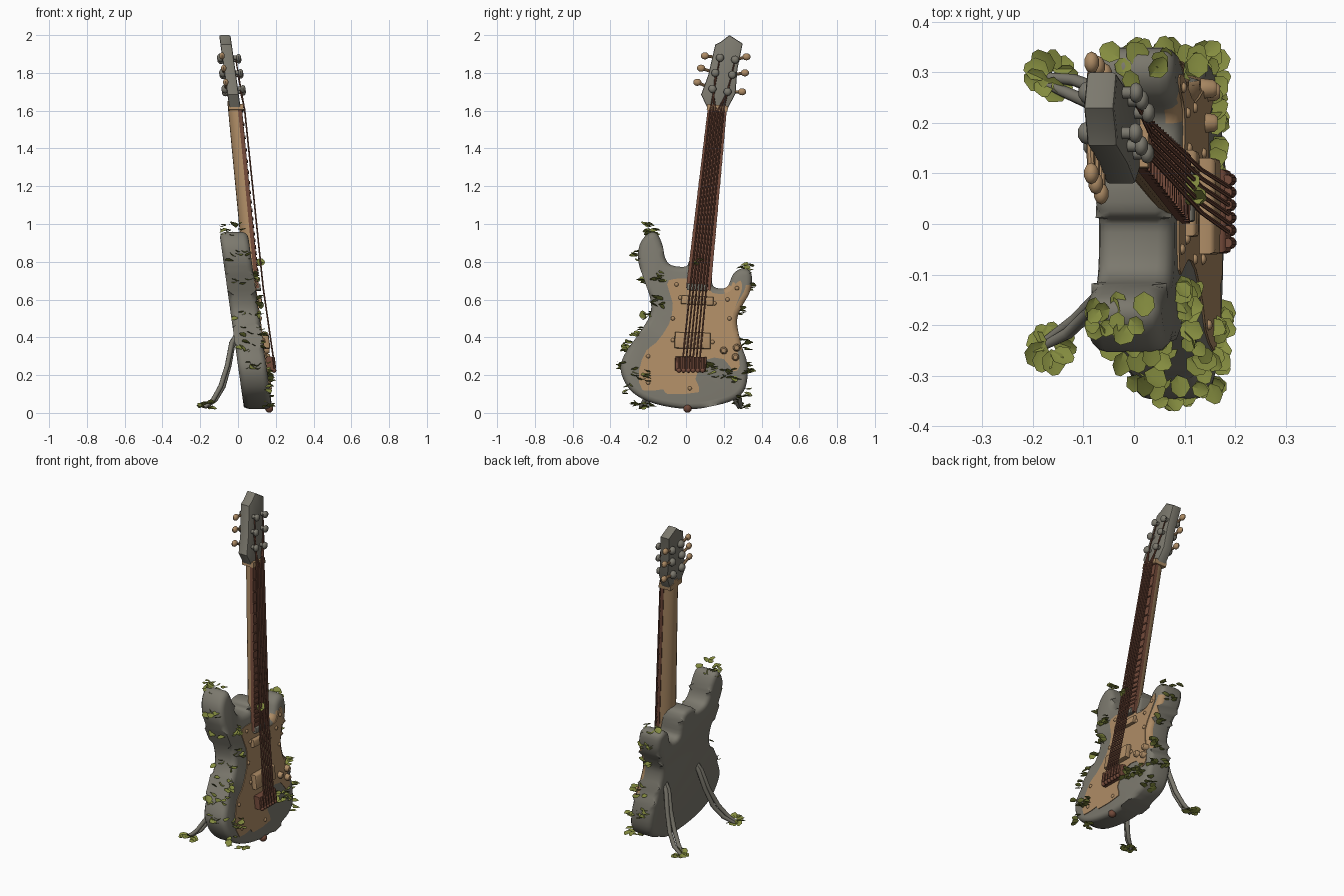
import bpy, bmesh, math, random
from mathutils import Vector, Matrix

if "Cube" in bpy.data.objects:
    bpy.data.objects.remove(bpy.data.objects["Cube"])
random.seed(4)


def material(name, c):
    m = bpy.data.materials.new(name)
    m.diffuse_color = (*c, 1)
    m.use_nodes = True
    m.node_tree.nodes["Principled BSDF"].inputs["Base Color"].default_value = m.diffuse_color
    return m


GREY = material("weathered grey", (0.20, 0.19, 0.155))
TAN = material("bare tan wood", (0.42, 0.26, 0.13))
RUST = material("rust brown", (0.17, 0.068, 0.042))
LEAF = material("olive leaf", (0.23, 0.26, 0.05))


def lean(y, z, d):
    # guitar space (across, up, depth from body middle) to the leaning world space
    return Vector((0.11 - 0.14 * z + d, y, z))


def finish(name, bm, mat, angle=40):
    bmesh.ops.recalc_face_normals(bm, faces=bm.faces)
    me = bpy.data.meshes.new(name)
    bm.to_mesh(me)
    bm.free()
    me.materials.append(mat)
    ob = bpy.data.objects.new(name, me)
    bpy.context.collection.objects.link(ob)
    bpy.ops.object.select_all(action='DESELECT')
    ob.select_set(True)
    bpy.context.view_layer.objects.active = ob
    bpy.ops.object.shade_smooth_by_angle(angle=math.radians(angle))
    return ob


def smooth_loop(pts, n):
    out, k = [], len(pts)
    for i in range(k):
        a, b, c, d = (Vector(pts[(i + j) % k]) for j in (-1, 0, 1, 2))
        for s in range(n):
            t = s / n
            out.append(0.5 * (2 * b + (c - a) * t + (2 * a - 5 * b + 4 * c - d) * t * t
                              + (3 * b - a - 3 * c + d) * t ** 3))
    return out


def prism(name, pts, d0, d1, mat, bevel=0.0, seg=2):
    bm = bmesh.new()
    f = bm.faces.new([bm.verts.new((d0, p[0], p[1])) for p in pts])
    ext = bmesh.ops.extrude_face_region(bm, geom=[f])
    for v in ext["geom"]:
        if isinstance(v, bmesh.types.BMVert):
            v.co.x = d1
    if bevel:
        rim = [e for e in bm.edges if abs(e.verts[0].co.x - e.verts[1].co.x) < 1e-6]
        bmesh.ops.bevel(bm, geom=rim, offset=bevel, segments=seg, profile=0.5,
                        affect='EDGES', clamp_overlap=False)
    for v in bm.verts:
        v.co = lean(v.co.y, v.co.z, v.co.x)
    return finish(name, bm, mat)


def rect(cy, cz, w, h, tilt=-0.05):
    return [(cy + a * w / 2 - tilt * b * h / 2, cz + b * h / 2 + tilt * a * w / 2)
            for a, b in ((-1, -1), (1, -1), (1, 1), (-1, 1))]


def loft(bm, rings):
    rows = [[bm.verts.new(p) for p in r] for r in rings]
    n = len(rows[0])
    for a, b in zip(rows, rows[1:]):
        for i in range(n):
            bm.faces.new((a[i], a[(i + 1) % n], b[(i + 1) % n], b[i]))
    bm.faces.new(rows[0])
    bm.faces.new(rows[-1])


def tube(bm, path, radii, sides=8):
    path = [Vector(p) for p in path]
    rings = []
    for i, p in enumerate(path):
        t = (path[min(i + 1, len(path) - 1)] - path[max(i - 1, 0)]).normalized()
        u = t.cross(Vector((0.3, 0.9, 0.2))).normalized()
        if abs(t.y) > 0.8:
            u = t.cross(Vector((0, 0, 1))).normalized()
        w = t.cross(u)
        r = radii[i] if isinstance(radii, (list, tuple)) else radii
        rings.append([p + r * (math.cos(k * math.tau / sides) * u + math.sin(k * math.tau / sides) * w)
                      for k in range(sides)])
    loft(bm, rings)


def ball(bm, loc, r, scale=(1, 1, 1)):
    bmesh.ops.create_uvsphere(bm, u_segments=10, v_segments=7, radius=r,
                              matrix=Matrix.Translation(loc) @ Matrix.Diagonal((*scale, 1)))


# Body with two horns and the heel block between them
outline = [(0.01, .02), (-.17, .05), (-.29, .115), (-.345, .22), (-.325, .31), (-.245, .425),
           (-.19, .52), (-.188, .6), (-.22, .7), (-.252, .8), (-.245, .89), (-.2, .95), (-.155, .95),
           (-.125, .89), (-.11, .82), (-.077, .782), (0, .775), (.025, .81), (.11, .81), (.135, .75),
           (.145, .67), (.215, .665), (.25, .735), (.3, .765), (.345, .74), (.342, .65), (.295, .56),
           (.27, .485), (.292, .365), (.325, .255), (.315, .135), (.255, .07), (.135, .035)]
body = prism("body", smooth_loop(outline, 4), -0.075, 0.075, GREY, 0.03, 3)
body.data.materials.append(TAN)
for p in body.data.polygons:  # worn front edge beside the waist
    if p.normal.x > 0.25 and p.center.y > 0.2 and 0.33 < p.center.z < 0.68:
        p.material_index = 1

# Worn tan front plate
plate = [(-.06, .71), (-.1, .68), (-.07, .58), (-.09, .47), (-.16, .37), (-.21, .33), (-.25, .22),
         (-.23, .12), (-.12, .125), (-.1, .1), (.07, .11), (.05, .18), (.1, .28), (.2, .285),
         (.25, .22), (.285, .25), (.265, .36), (.24, .48), (.265, .57), (.295, .65), (.29, .7),
         (.26, .68), (.225, .635), (.14, .635), (.08, .7)]
prism("front_plate", smooth_loop(plate, 2), 0.07, 0.079, TAN)


# Neck, fingerboard and frets follow one tapering centre line
def neck_at(z):
    return 0.065 + 0.105 * (z - 0.65), 0.065 - 0.0155 * (z - 0.65), 0.073 + 0.045 * (z - 1)


def slab(z, d0, d1, k=1.0):
    y, h, d = neck_at(z)
    return [lean(y + s * h * k, z - s * h * 0.1, d + e) for s, e in ((-1, d0), (1, d0), (1, d1), (-1, d1))]


bm = bmesh.new()
rings = []
for z in (0.68, 1.0, 1.3, 1.6, 1.65):
    y, h, d = neck_at(z)
    rings.append([lean(y + h * 0.97 * math.cos(a * math.pi / 10), z, d + 0.022 - 0.06 * math.sin(a * math.pi / 10))
                  for a in range(11)])
loft(bm, rings)
finish("neck", bm, TAN)
bm = bmesh.new()
loft(bm, [slab(z, 0.015, 0.036) for z in (0.655, 1.6)])
finish("fingerboard", bm, RUST)
bm = bmesh.new()
for i in range(21):
    z = 1.6 - 1.3 * (1 - 2 ** (-i / 12))
    loft(bm, [slab(z - 0.004, 0.03, 0.041, 1.02), slab(z + 0.004, 0.03, 0.041, 1.02)])
finish("frets", bm, RUST)
bm = bmesh.new()
loft(bm, [slab(z, -0.035, 0.045, 1.1) for z in (1.6, 1.63)])
finish("nut", bm, TAN)
prism("neck_end_cap", rect(0.06, 0.665, 0.11, 0.035), 0.075, 0.103, GREY, 0.006)

# Headstock
prism("headstock", [(.115, 1.61), (.08, 1.685), (.118, 1.79), (.155, 1.95), (.185, 1.965), (.23, 2.0),
                    (.3, 1.955), (.272, 1.82), (.262, 1.69), (.22, 1.61)], 0.07, 0.13, GREY, 0.008)

# Tuning posts, rear housings and pegs
posts = [(-1, .18, 1.88, .10, 1.89), (-1, .155, 1.8, .08, 1.825), (-1, .14, 1.715, .06, 1.75),
         (1, .26, 1.87, .32, 1.885), (1, .245, 1.79, .312, 1.8), (1, .22, 1.7, .297, 1.7)]
post_bm, peg_bm = bmesh.new(), bmesh.new()
for side, y, z, py, pz in posts:
    tube(post_bm, [lean(y, z, 0.125), lean(y, z, 0.152)], 0.012, 10)
    ball(post_bm, lean(y, z, 0.156), 0.021, (0.7, 1, 1))
    ball(post_bm, lean(y, z, 0.062), 0.024, (0.9, 1, 1))
    tube(peg_bm, [lean(y, z, 0.066), lean(py, pz, 0.07)], 0.008)
    ball(peg_bm, lean(py, pz, 0.07), 0.022, (0.7, 1, 0.85))
finish("tuning_posts", post_bm, GREY)
finish("tuning_pegs", peg_bm, TAN)

# Pickups, bridge and saddles
prism("neck_pickup", rect(0.06, 0.595, 0.17, 0.045), 0.07, 0.1, TAN, 0.008)
prism("bridge_pickup", rect(0.035, 0.383, 0.19, 0.085, -0.02), 0.07, 0.11, TAN, 0.01)
prism("bridge", rect(0.025, 0.26, 0.165, 0.075, -0.02), 0.07, 0.115, RUST, 0.01)
bm = bmesh.new()
for i in range(6):
    y = 0.025 + (i - 2.5) * 0.025
    tube(bm, [lean(y, 0.235, 0.116), lean(y, 0.295, 0.116)], 0.01)
    ball(bm, lean(y, 0.225, 0.112), 0.013)
finish("bridge_saddles", bm, RUST)

# Strings
bm = bmesh.new()
for i in range(6):
    k = i - 2.5
    tube(bm, [lean(0.027 + k * 0.018, 0.27, 0.118), lean(0.065 + k * 0.017, 0.66, 0.116),
              lean(0.165 + k * 0.014, 1.61, 0.15)], 0.0045, 6)
    s, y, z = posts[i][:3] if i < 3 else posts[8 - i][:3]
    tube(bm, [lean(0.165 + k * 0.014, 1.61, 0.15), lean(y, z, 0.14)], 0.0035, 6)
finish("strings", bm, RUST)

# Control knobs and plate screws
bm = bmesh.new()
for y, z in ((.2, .33), (.268, .345), (.262, .295)):
    tube(bm, [lean(y, z, 0.07), lean(y, z, 0.095), lean(y, z, 0.102)], [0.021, 0.018, 0.012], 12)
for y, z in ((-.03, .61), (.15, .58), (-.05, .68), (.22, .6), (.27, .66), (-.2, .3), (-.2, .16),
             (.02, .13), (.23, .5), (-.07, .5), (-.07, .385), (.14, .375)):
    ball(bm, lean(y, z, 0.08), 0.011, (0.7, 1, 1))
finish("knobs_and_screws", bm, TAN)
bm = bmesh.new()
ball(bm, (0.165, 0.008, 0.024), 0.023)
finish("strap_button", bm, RUST)

# Rear stand legs, two twisted vines each
feet = [(0.22, 0.285), (-0.08, -0.235)]
bm = bmesh.new()
for y0, y1 in feet:
    for s in (-1, 1):
        path = []
        for x, z, t, gap in ((0.0, .42, 0, .004), (-.03, .37, .08, .007), (-.052, .25, .3, .01),
                             (-.085, .14, .55, .014), (-.125, .07, .8, .013), (-.175, .03, 1, .006)):
            path.append((x + s * gap * 0.5, y0 + (y1 - y0) * t + s * gap, z))
        tube(bm, path, [.014, .014, .013, .013, .012, .009])
finish("stand_legs", bm, GREY, 60)

# Leaves: cupped rounded blades, lying mostly flat, scattered in clusters
leaf_bm = bmesh.new()


def leaf(pos, out, size):
    out = Vector(out) + Vector([random.uniform(-.7, .7) for _ in range(3)])
    out.z *= 0.5
    out.normalize()
    side = out.cross(Vector((random.uniform(-.5, .5), random.uniform(-.5, .5), 1))).normalized()
    up = side.cross(out)
    rim = [(-.9, 0, 0), (-.4, .75, .2), (.4, .85, .25), (1.05, .25, 0), (1.05, -.25, 0),
           (.4, -.85, .25), (-.4, -.75, .2)]
    vs = []
    for a, b, c in [(0, 0, -.08)] + rim:
        v = Vector(pos) + size * (a * out + b * side + c * up)
        v.z = max(v.z, 0.0)
        vs.append(leaf_bm.verts.new(v))
    for i in range(1, 8):
        leaf_bm.faces.new((vs[0], vs[i], vs[i % 7 + 1]))


# clusters: across, up, count, spread, depth range
clusters = [(-.185, .965, 16, .035, -.06, .06), (-.25, .83, 9, .03, -.08, .08), (-.15, .72, 8, .035, .075, .09),
            (-.235, .7, 5, .025, -.08, .06), (-.15, .59, 7, .03, .075, .095), (-.2, .5, 10, .03, -.06, .09),
            (-.25, .43, 9, .03, -.03, .09), (-.3, .35, 10, .03, -.06, .09), (-.345, .25, 10, .03, -.03, .09),
            (-.24, .2, 10, .04, .075, .09), (-.29, .12, 6, .03, 0, .09), (-.19, .055, 6, .03, .03, .08),
            (.31, .755, 14, .03, -.07, .08), (.345, .66, 7, .025, -.05, .08), (.295, .54, 4, .02, .0, .08),
            (.3, .36, 7, .03, -.02, .09), (.33, .23, 14, .03, -.05, .09), (.23, .2, 10, .04, .075, .09),
            (.12, .22, 7, .035, .075, .09), (.3, .1, 7, .03, 0, .08), (.07, .8, 3, .02, .11, .13)]
for cy, cz, n, r, d0, d1 in clusters:
    for _ in range(n):
        y, z = cy + random.uniform(-r, r), cz + random.uniform(-r, r)
        d = random.uniform(d0, d1)
        leaf(lean(max(-.35, min(.345, y)), z, d), (0.6 if d > .06 else 0, 0.8 if cy > 0 else -0.8, 0.2),
             random.uniform(.017, .027))
for y0, y1 in feet:  # leafy feet
    for i in range(9):
        a = i * math.tau / 9
        o = Vector((math.cos(a), math.sin(a), 0))
        leaf(Vector((-0.165, y1 + 0.01 * (1 if y1 > 0 else -1), 0.022 + 0.004 * i)) + o * 0.027, o,
             random.uniform(.022, .03))
finish("leaves", leaf_bm, LEAF, 30)
